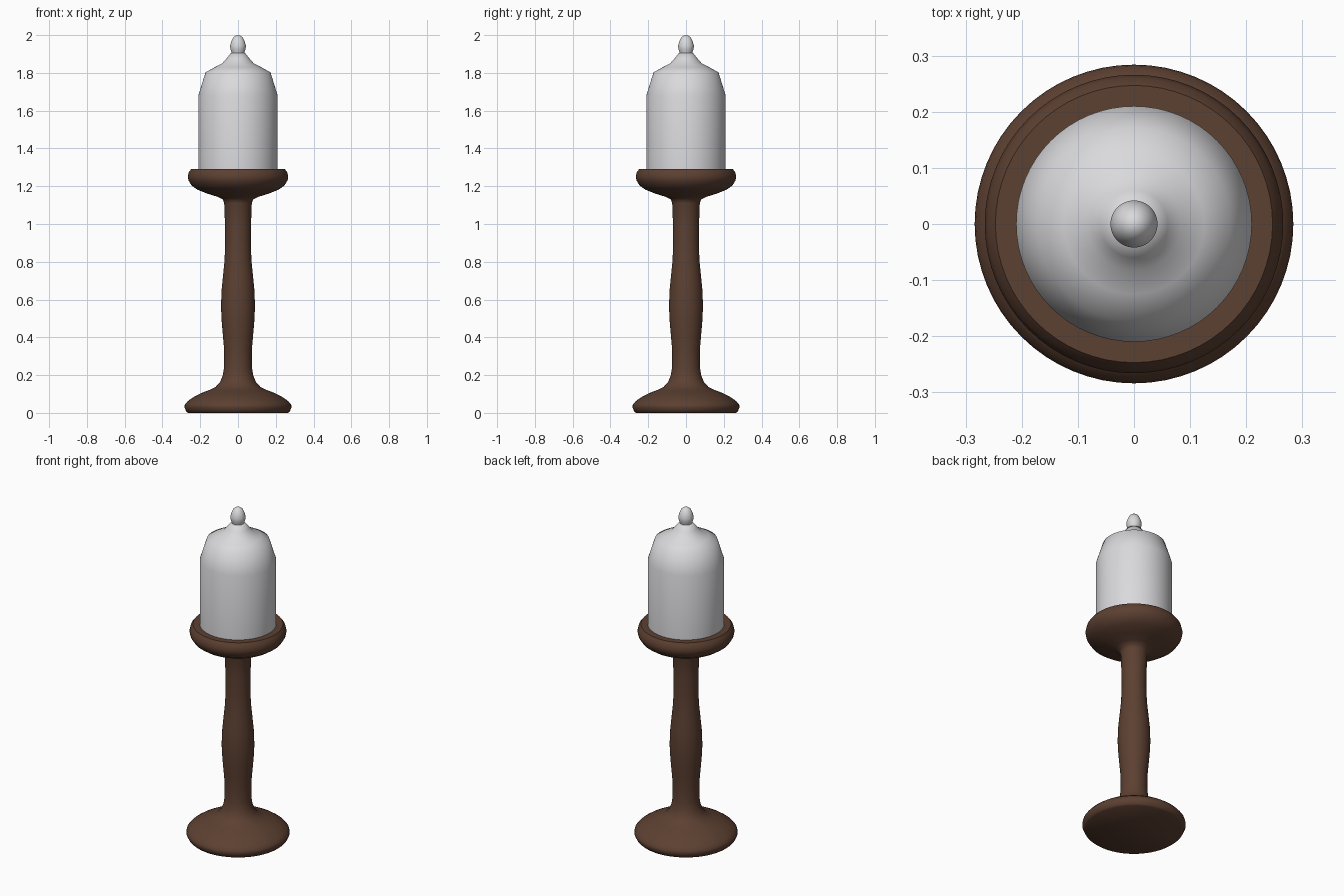
import bpy
import bmesh
import math

cube = bpy.data.objects.get("Cube")
if cube:
    bpy.data.objects.remove(cube, do_unlink=True)


def material(name, rgb):
    mat = bpy.data.materials.new(name)
    mat.use_nodes = True
    mat.diffuse_color = (*rgb, 1)
    mat.node_tree.nodes["Principled BSDF"].inputs["Base Color"].default_value = (*rgb, 1)
    return mat


def lathe(name, profile, mat, angle=70, steps=64):
    """Revolve (radius, height) points, listed bottom to top, about the z axis."""
    bm = bmesh.new()
    verts = [bm.verts.new((r, 0, z)) for r, z in profile]
    edges = [bm.edges.new(pair) for pair in zip(verts, verts[1:])]
    bmesh.ops.spin(bm, geom=verts + edges, cent=(0, 0, 0), axis=(0, 0, 1),
                   angle=math.tau, steps=steps)
    bmesh.ops.remove_doubles(bm, verts=bm.verts, dist=0.0001)
    bmesh.ops.recalc_face_normals(bm, faces=bm.faces)
    mesh = bpy.data.meshes.new(name)
    bm.to_mesh(mesh)
    bm.free()
    mesh.materials.append(mat)
    obj = bpy.data.objects.new(name, mesh)
    bpy.context.collection.objects.link(obj)
    bpy.ops.object.select_all(action="DESELECT")
    obj.select_set(True)
    bpy.context.view_layer.objects.active = obj
    bpy.ops.object.shade_smooth_by_angle(angle=math.radians(angle))
    return obj


wood = material("dark brown wood", (0.107, 0.051, 0.031))
silver = material("pale silver", (0.70, 0.70, 0.72))

# Turned stand: foot, swelling stem and cup
lathe("turned_stand", [
    (0, 0), (0.265, 0), (0.274, 0.008), (0.284, 0.03), (0.281, 0.045),
    (0.265, 0.063), (0.235, 0.084), (0.195, 0.105), (0.15, 0.122),
    (0.118, 0.138), (0.095, 0.163), (0.08, 0.2), (0.074, 0.24),
    (0.073, 0.33), (0.079, 0.4), (0.086, 0.48), (0.09, 0.56),
    (0.087, 0.65), (0.079, 0.73), (0.071, 0.81), (0.068, 0.9),
    (0.069, 1.0), (0.073, 1.11), (0.08, 1.13), (0.105, 1.143),
    (0.16, 1.16), (0.215, 1.182), (0.245, 1.203), (0.262, 1.23),
    (0.266, 1.25), (0.26, 1.275), (0.247, 1.292), (0, 1.292),
], wood, angle=50)

# Bell-shaped cover with a flared neck
lathe("bell_cover", [
    (0, 1.285), (0.21, 1.285), (0.21, 1.68), (0.172, 1.803), (0.125, 1.829),
    (0.083, 1.851), (0.06, 1.877), (0.038, 1.905), (0, 1.905),
], silver)

# Finial on top
lathe("finial_knob", [
    (0, 1.904), (0.033, 1.904), (0.04, 1.925), (0.042, 1.943), (0.036, 1.965),
    (0.025, 1.988), (0.012, 1.997), (0, 2.0),
], silver)
